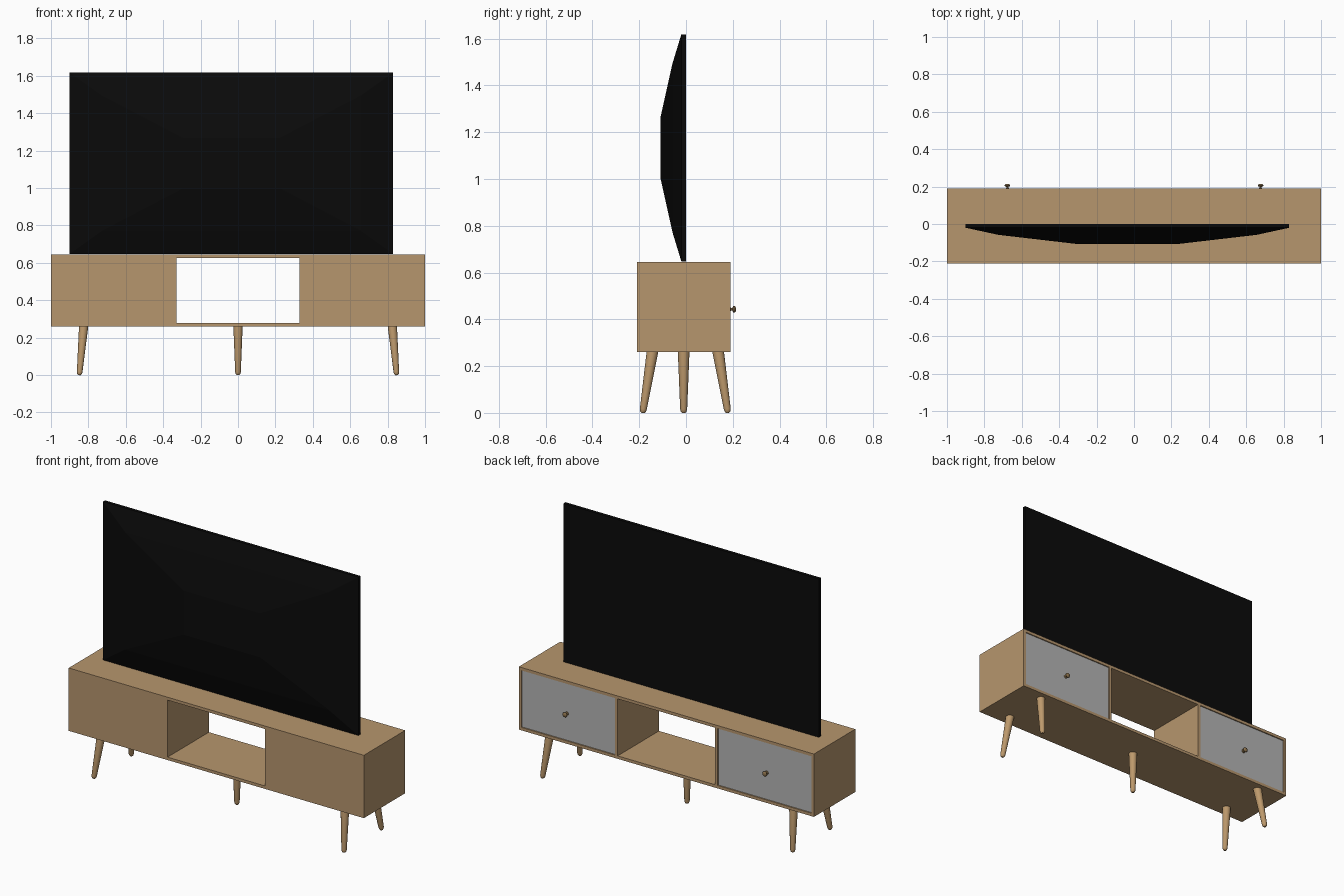
import bpy, bmesh, math
from mathutils import Vector

if "Cube" in bpy.data.objects:
    bpy.data.objects.remove(bpy.data.objects["Cube"])


def material(name, rgb):
    m = bpy.data.materials.new(name)
    m.use_nodes = True
    m.diffuse_color = (*rgb, 1)
    m.node_tree.nodes["Principled BSDF"].inputs["Base Color"].default_value = (*rgb, 1)
    return m


WOOD = material("oak wood", (0.47, 0.305, 0.155))
LEG = material("leg wood", (0.51, 0.32, 0.15))
GREY = material("grey drawer", (0.46, 0.46, 0.46))
KNOB = material("bronze knob", (0.25, 0.16, 0.07))
BLACK = material("black plastic", (0.003, 0.003, 0.003))


def finish(name, bm, mat, smooth=False):
    bmesh.ops.recalc_face_normals(bm, faces=bm.faces)
    mesh = bpy.data.meshes.new(name)
    bm.to_mesh(mesh)
    bm.free()
    mesh.materials.append(mat)
    ob = bpy.data.objects.new(name, mesh)
    bpy.context.collection.objects.link(ob)
    if smooth:
        bpy.ops.object.select_all(action="DESELECT")
        ob.select_set(True)
        bpy.context.view_layer.objects.active = ob
        bpy.ops.object.shade_smooth_by_angle(angle=math.radians(40))
    return ob


def box(name, x, y, z, mat):
    bm = bmesh.new()
    bmesh.ops.create_cube(bm, size=1)
    for v in bm.verts:
        v.co = [r[0] if c < 0 else r[1] for c, r in zip(v.co, (x, y, z))]
    return finish(name, bm, mat)


def loft(bm, rings):
    """Skin a list of closed rings and cap both ends."""
    loops = [[bm.verts.new(p) for p in ring] for ring in rings]
    n = len(loops[0])
    for a, b in zip(loops, loops[1:]):
        for i in range(n):
            j = (i + 1) % n
            bm.faces.new((a[i], a[j], b[j], b[i]))
    bm.faces.new(loops[0])
    bm.faces.new(loops[-1])


def turned(name, start, end, profile, mat, sides=20):
    """Round part along start-end; profile holds (fraction, radius) pairs."""
    start, end = Vector(start), Vector(end)
    turn = (end - start).to_track_quat("Z", "Y")
    rings = []
    for t, r in profile:
        angles = [math.tau * i / sides for i in range(sides)]
        rings.append([start.lerp(end, t) + turn @ Vector((r * math.cos(a), r * math.sin(a), 0))
                      for a in angles])
    bm = bmesh.new()
    loft(bm, rings)
    return finish(name, bm, mat, True)


# Cabinet shell
FRONT, REAR, LOW, HIGH, T = -0.21, 0.19, 0.26, 0.645, 0.018
INNER = 0.33
box("top_board", (-1, 1), (FRONT, REAR), (HIGH - T, HIGH), WOOD)
box("bottom_board", (-1, 1), (FRONT, REAR), (LOW, LOW + T), WOOD)
z_in = (LOW + T, HIGH - T)
for side, s in (("left", 1), ("right", -1)):
    def span(a, b):
        return tuple(sorted((s * a, s * b)))
    box(side + "_end_board", span(1 - T, 1), (FRONT, REAR), z_in, WOOD)
    box(side + "_partition", span(INNER, INNER + T), (FRONT, REAR), z_in, WOOD)
    box(side + "_closing_panel", span(INNER + T, 1 - T), (FRONT, FRONT + T), z_in, WOOD)
    # Drawer face and knob
    gap = 0.002
    box(side + "_drawer", span(INNER + T + gap, 1 - T - gap), (REAR - 0.025, REAR - 0.004),
        (z_in[0] + gap, z_in[1] - gap), GREY)
    turned(side + "_knob", (s * 0.677, REAR - 0.006, 0.443), (s * 0.677, 0.213, 0.443),
           [(0, 0.012), (0.2, 0.011), (0.3, 0.006), (0.5, 0.006), (0.62, 0.013),
            (0.75, 0.015), (0.9, 0.013), (1, 0.008)], KNOB)

# Splayed legs and the upright middle leg
LEG_SHAPE = [(0, 0.025), (0.94, 0.015), (0.98, 0.012), (1, 0.007)]
for side, s in (("left", 1), ("right", -1)):
    for end, e in (("front", -1), ("rear", 1)):
        turned(f"{end}_{side}_leg", (s * 0.825, e * 0.14 - 0.003, LOW + 0.005),
               (s * 0.848, e * 0.182 - 0.003, 0), LEG_SHAPE, LEG)
turned("middle_leg", (0, -0.01, LOW + 0.005), (0, -0.01, 0), LEG_SHAPE, LEG)

# Television: flat screen at the rear, stepped bulging casing at the front
CX, CZ = -0.035, 1.133
rings = []
for y, w, h in ((0, 0.865, 0.485), (-0.02, 0.865, 0.485), (-0.058, 0.69, 0.36), (-0.108, 0.26, 0.135)):
    rings.append([(CX + a * w, y, CZ + b * h) for a, b in ((-1, -1), (1, -1), (1, 1), (-1, 1))])
bm = bmesh.new()
loft(bm, rings)
finish("television", bm, BLACK)
